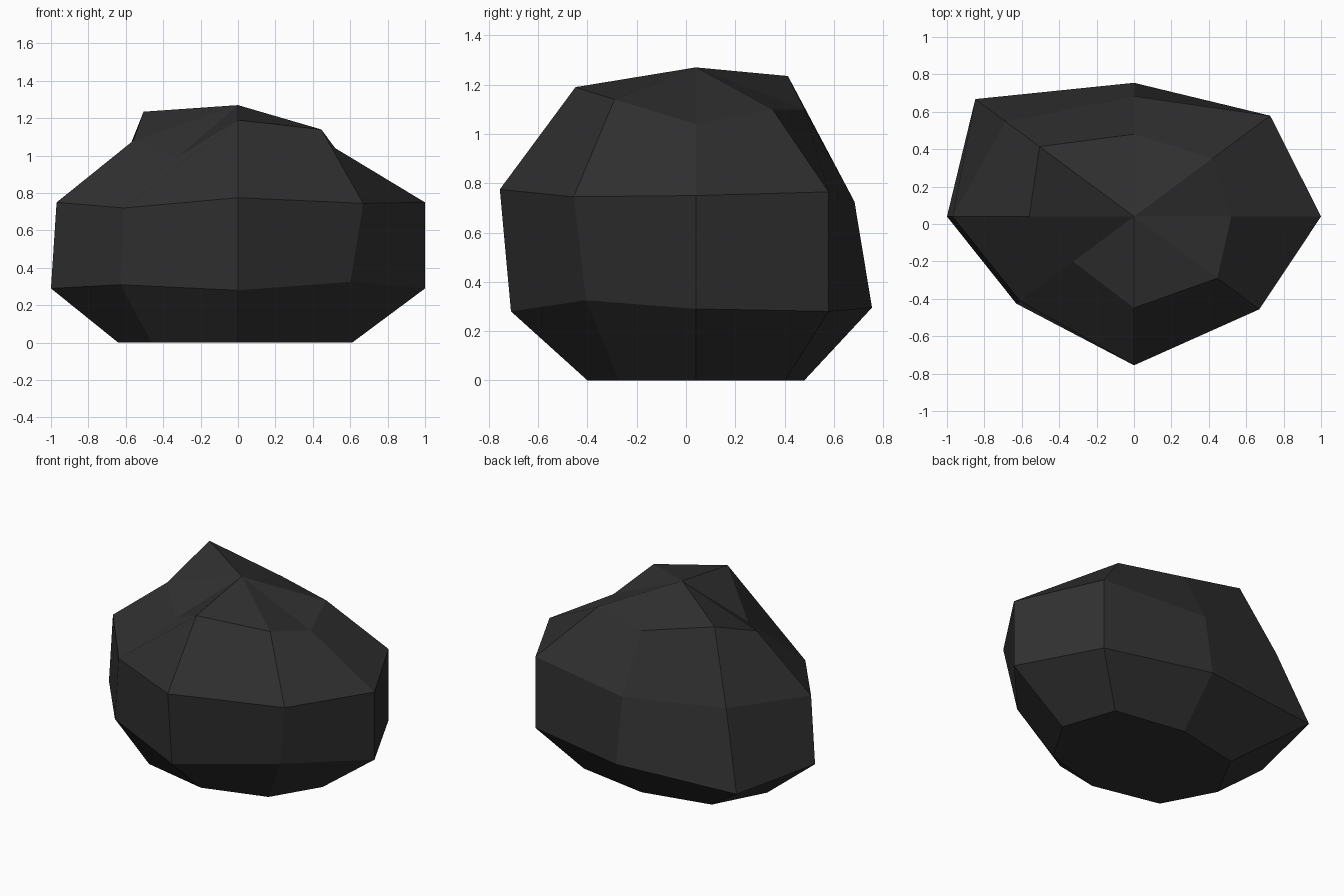
import bpy, bmesh, math

if "Cube" in bpy.data.objects:
    bpy.data.objects.remove(bpy.data.objects["Cube"])

Y_SCALE = 0.74      # the boulder is flattened front to back
Y_CENTRE = 0.04

# Rings from the ground up: (radius, height) at each eighth of a turn,
# going from the right side through the back, left and front
RINGS = [
    [(0.61, 0), (0.69, 0), (0.595, 0), (0.65, 0),
     (0.64, 0), (0.65, 0), (0.595, 0), (0.595, 0)],
    [(1.0, 0.29), (1.03, 0.28), (0.966, 0.295), (1.2, 0.285),
     (1.0, 0.29), (0.89, 0.31), (1.014, 0.28), (0.85, 0.325)],
    [(1.0, 0.75), (1.03, 0.765), (0.87, 0.725), (0.97, 0.78),
     (0.97, 0.75), (0.863, 0.72), (1.075, 0.775), (0.948, 0.745)],
    [(0.52, 1.04), (0.594, 1.10), (0.595, 1.10), (0.714, 1.235),
     (0.56, 1.08), (0.46, 0.99), (0.66, 1.19), (0.63, 1.14)],
]
APEX_HEIGHT = 1.27


def add_ring(bm, ring):
    verts = []
    for i, (radius, height) in enumerate(ring):
        a = math.tau * i / len(ring)
        verts.append(bm.verts.new((radius * math.cos(a),
                                   Y_CENTRE + Y_SCALE * radius * math.sin(a),
                                   height)))
    return verts


bm = bmesh.new()
rings = [add_ring(bm, r) for r in RINGS]
count = len(rings[0])

# Flat underside
bm.faces.new(rings[0][::-1])

# Faceted sides
for low, high in zip(rings, rings[1:]):
    for i in range(count):
        j = (i + 1) % count
        bm.faces.new((low[i], low[j], high[j], high[i]))

# Pointed cap
apex = bm.verts.new((0, Y_CENTRE, APEX_HEIGHT))
for i in range(count):
    bm.faces.new((rings[-1][i], rings[-1][(i + 1) % count], apex))

bmesh.ops.recalc_face_normals(bm, faces=bm.faces[:])
mesh = bpy.data.meshes.new("boulder")
bm.to_mesh(mesh)
bm.free()

# Charcoal stone
stone = bpy.data.materials.new("charcoal_stone")
stone.diffuse_color = (0.03, 0.03, 0.03, 1)
stone.use_nodes = True
stone.node_tree.nodes["Principled BSDF"].inputs["Base Color"].default_value = stone.diffuse_color
mesh.materials.append(stone)

boulder = bpy.data.objects.new("boulder", mesh)
bpy.context.collection.objects.link(boulder)
